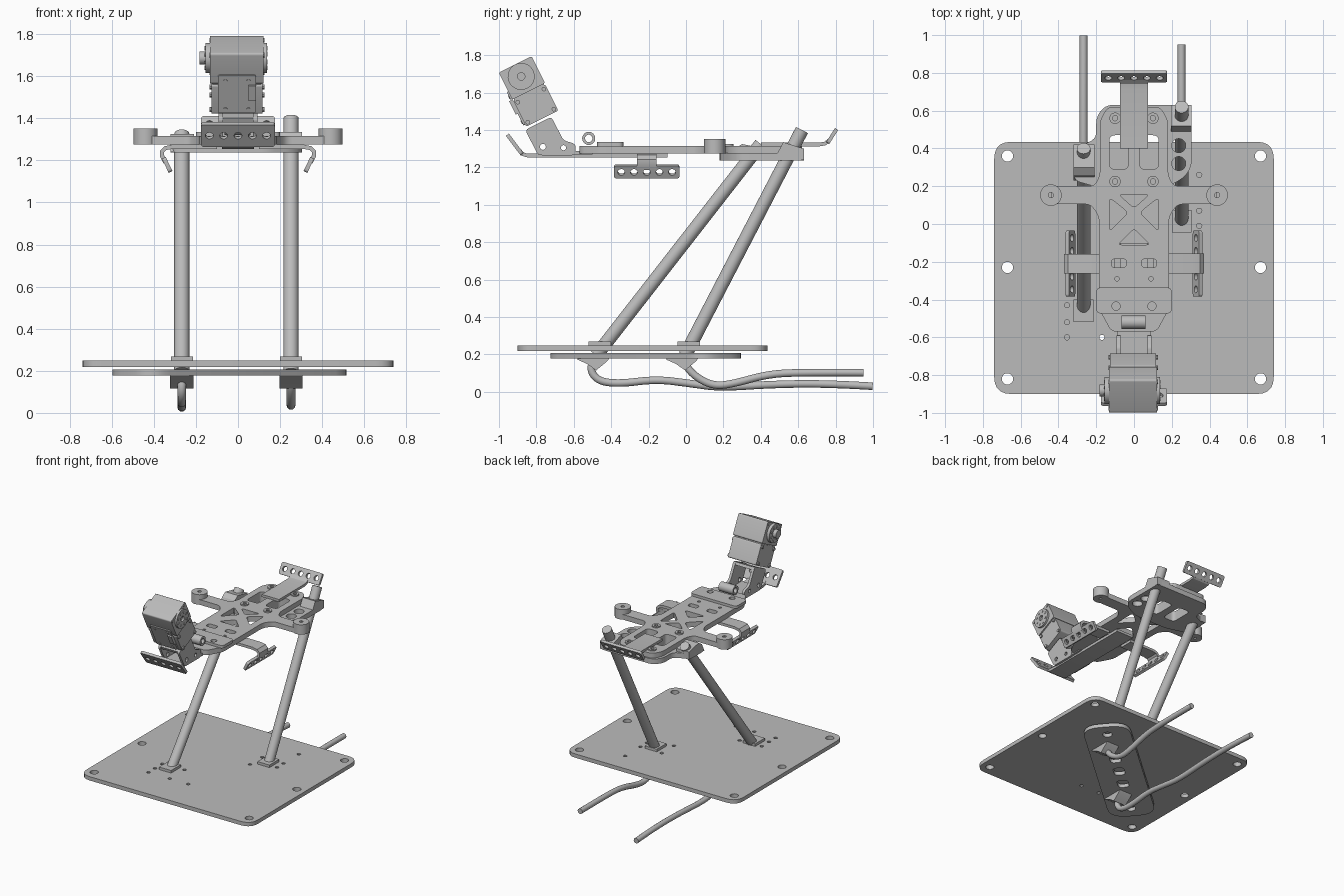
import bpy, bmesh
from math import sin, cos, tau, radians
from mathutils import Matrix, Vector

if "Cube" in bpy.data.objects:
    bpy.data.objects.remove(bpy.data.objects["Cube"])

grey = bpy.data.materials.new("plain grey")
grey.use_nodes = True
grey.diffuse_color = (0.5, 0.5, 0.5, 1)
grey.node_tree.nodes["Principled BSDF"].inputs["Base Color"].default_value = (0.5, 0.5, 0.5, 1)
X, Y, Z = Vector((1, 0, 0)), Vector((0, 1, 0)), Vector((0, 0, 1))


def frame(origin, x_axis, y_axis):
    x, y = Vector(x_axis).normalized(), Vector(y_axis).normalized()
    matrix = Matrix((x, y, x.cross(y))).transposed().to_4x4()
    matrix.translation = origin
    return matrix


def circle(x, y, radius, sides=20):
    return [(x + radius * cos(tau * i / sides), y + radius * sin(tau * i / sides)) for i in range(sides)]


def rounded(points, radius, steps=5):
    """Soften every corner of a closed outline."""
    result = []
    for i, p in enumerate(points):
        p = Vector(p)
        before, after = Vector(points[i - 1]) - p, Vector(points[(i + 1) % len(points)]) - p
        a = p + before.normalized() * min(radius, before.length * 0.48)
        b = p + after.normalized() * min(radius, after.length * 0.48)
        for s in range(steps + 1):
            t = s / steps
            result.append(a * (1 - t) ** 2 + p * 2 * t * (1 - t) + b * t * t)
    return result


def rect(x0, x1, y0, y1, radius=0):
    corners = [(x0, y0), (x1, y0), (x1, y1), (x0, y1)]
    return rounded(corners, radius) if radius else corners


def mirrored(loops):
    return loops + [[(-p[0], p[1]) for p in loop] for loop in loops]


def plate(name, outline, low, high, holes=(), matrix=Matrix()):
    """Extrude an outline with holes from low to high along the local z axis."""
    bm = bmesh.new()
    for loop in [outline, *holes]:
        verts = [bm.verts.new((p[0], p[1], low)) for p in loop]
        for i, v in enumerate(verts):
            bm.edges.new((verts[i - 1], v))
    bmesh.ops.triangle_fill(bm, edges=bm.edges[:], use_beauty=True, normal=Z)
    extruded = bmesh.ops.extrude_face_region(bm, geom=bm.faces[:])["geom"]
    moved = [g for g in extruded if isinstance(g, bmesh.types.BMVert)]
    bmesh.ops.translate(bm, verts=moved, vec=Z * (high - low))
    bmesh.ops.recalc_face_normals(bm, faces=bm.faces[:])
    mesh = bpy.data.meshes.new(name)
    bm.to_mesh(mesh)
    bm.free()
    mesh.shade_smooth()
    mesh.set_sharp_from_angle(angle=radians(30))
    mesh.materials.append(grey)
    obj = bpy.data.objects.new(name, mesh)
    obj.matrix_world = matrix
    bpy.context.collection.objects.link(obj)
    return obj


def rod(name, start, end, radius, bore=0):
    start, end = Vector(start), Vector(end)
    axis = (end - start).normalized()
    side = axis.orthogonal().normalized()
    holes = [circle(0, 0, bore)] if bore else []
    plate(name, circle(0, 0, radius, 28), 0, (end - start).length, holes, frame(start, side, axis.cross(side)))


def side_profile(name, points, x0, x1, holes=()):
    """Extrude a (y, z) outline across x."""
    plate(name, points, x0, x1, holes, frame((0, 0, 0), Y, Z))


def ribbon(path, thickness):
    path = [Vector(p) for p in path]
    left, right = [], []
    for i, p in enumerate(path):
        d = (path[min(i + 1, len(path) - 1)] - path[max(i - 1, 0)]).normalized()
        n = Vector((-d.y, d.x)) * thickness / 2
        left.append(p + n)
        right.append(p - n)
    return left + right[::-1]


def tab(name, origin, direction, path, foot, tip, width):
    """Bent arm ending in a tilted strip with five holes."""
    origin, d = Vector(origin), Vector(direction)
    across = d.cross(Z)
    plate(name + "_arm", ribbon(path, 0.02), -width / 2, width / 2, (), frame(origin, d, Z))
    rise = d * (tip[0] - foot[0]) + Z * (tip[1] - foot[1])
    h = rise.length
    holes = [circle(i * 0.068, h * 0.5, 0.019, 14) for i in range(-2, 3)]
    plate(name + "_strip", rect(-0.175, 0.175, 0, h, 0.015), -0.01, 0.01, holes,
          frame(origin + d * foot[0] + Z * foot[1], across, rise))


# Base plate with mounting holes
base_holes = mirrored([circle(0.67, y, 0.03) for y in (0.36, -0.23, -0.82)])
small = [(-0.355, -0.43), (-0.355, -0.52), (-0.355, -0.6), (-0.17, -0.6), (-0.17, -0.42),
         (-0.01, -0.6), (0.345, 0.26), (0.345, 0.07), (0.345, -0.01), (0.16, -0.08), (0.16, 0.07)]
base_holes += [circle(x, y, 0.014, 10) for x, y in small]
plate("base_plate", rect(-0.74, 0.74, -0.9, 0.435, 0.09), 0.218, 0.248, base_holes)

# Diagonal reinforcement under the base
slots = [rect(c - 0.05, c + 0.05, -0.04, 0.04, 0.03) for c in (-0.18, 0, 0.18)]
slots += [circle(c, 0, 0.035) for c in (-0.54, 0.54)]
plate("under_brace", rect(-0.65, 0.65, -0.17, 0.17, 0.13), 0.178, 0.207, slots,
      Matrix.Translation((-0.04, -0.215, 0)) @ Matrix.Rotation(radians(41), 4, "Z"))

# Leaning tubes, their base clamps and trailing cables
tubes = {
    "right": (-0.267, (-0.48, 0.195), (0.40, 1.325),
              [(-0.48, 0.195), (-0.52, 0.14), (-0.48, 0.06), (-0.36, 0.042), (-0.16, 0.068), (0.02, 0.045),
               (0.18, 0.022), (0.45, 0.04), (0.75, 0.045), (0.998, 0.03)]),
    "left": (0.252, (-0.005, 0.195), (0.62, 1.40),
             [(-0.005, 0.195), (-0.01, 0.15), (0.05, 0.08), (0.15, 0.03), (0.26, 0.045),
              (0.42, 0.09), (0.58, 0.105), (0.95, 0.103)]),
}
for side, (x, low, high, path) in tubes.items():
    rod(side + "_tube", (x, *low), (x, *high), 0.036)
    y = low[0]
    side_profile(side + "_base_collar", rect(y - 0.04, y + 0.08, 0.245, 0.268), x - 0.052, x + 0.052)
    side_profile(side + "_base_wedge", [(y - 0.1, 0.18), (y + 0.07, 0.18), (y + 0.06, 0.165),
                 (y, 0.115), (y - 0.05, 0.15), (y - 0.1, 0.172)], x - 0.055, x + 0.055)
    curve = bpy.data.curves.new(side + "_cable", "CURVE")
    curve.dimensions = "3D"
    curve.bevel_depth = 0.021
    curve.bevel_resolution = 3
    curve.use_fill_caps = True
    spline = curve.splines.new("NURBS")
    spline.points.add(len(path) - 1)
    for point, (py, pz) in zip(spline.points, path):
        point.co = (x, py, pz, 1)
    spline.use_endpoint_u = True
    spline.order_u = 3
    spline.resolution_u = 6
    curve.materials.append(grey)
    bpy.context.collection.objects.link(bpy.data.objects.new(side + "_cable", curve))

# Deck with side arms, truss cutouts and slots
half = [(0.14, 0.62), (0.18, 0.55), (0.18, 0.26), (0.21, 0.2), (0.44, 0.2), (0.44, 0.105),
        (0.23, 0.105), (0.185, 0.04), (0.185, -0.45), (0.12, -0.57)]
outline = half + [(-x, y) for x, y in reversed(half)]
rear_slots = mirrored([rounded([(0.03, 0.29), (0.13, 0.29), (0.13, 0.47), (0.03, 0.47)], 0.03)])
deck_holes = rear_slots + mirrored([
    rounded([(0.03, 0.06), (0.13, 0.14), (0.13, -0.04)], 0.025),
    rect(0.04, 0.12, -0.23, -0.185, 0.02),
    circle(0.1, 0.225, 0.014, 12), circle(0.1, 0.56, 0.018, 12), circle(0.09, -0.29, 0.012, 12)])
deck_holes += [rounded([(-0.08, 0.155), (0.08, 0.155), (0, 0.085)], 0.02),
               rounded([(-0.085, -0.11), (0.085, -0.11), (0, -0.025)], 0.02)]
plate("deck", rounded(outline, 0.03), 1.275, 1.315, deck_holes)
plate("front_pad", rect(-0.2, 0.2, -0.475, -0.335, 0.03), 1.313, 1.335,
      mirrored([circle(0.095, -0.435, 0.022)]))
for s, side in ((-1, "right"), (1, "left")):
    plate(side + "_arm_boss", circle(s * 0.44, 0.153, 0.057, 32), 1.275, 1.352,
          [circle(s * 0.44, 0.153, 0.014, 12)])
    for y in (0.225, 0.56):
        plate(side + "_deck_washer", circle(s * 0.1, y, 0.03), 1.314, 1.324, [circle(s * 0.1, y, 0.014, 12)])

# Lower deck joining both tube heads
lower = [(-0.32, 0.23), (-0.32, 0.40), (-0.2, 0.45), (-0.2, 0.57), (-0.15, 0.63), (0.305, 0.63),
         (0.305, 0.30), (0.26, 0.24), (0.14, 0.18), (-0.14, 0.18)]
plate("lower_deck", rounded(lower, 0.04), 1.237, 1.277,
      rear_slots + [circle(0.237, y, 0.037) for y in (0.32, 0.415)])
side_profile("right_head_clamp", [(0.23, 1.24), (0.26, 1.3), (0.3, 1.325), (0.42, 1.3), (0.42, 1.24)], -0.32, -0.21)
side_profile("left_head_clamp", [(0.47, 1.24), (0.52, 1.335), (0.63, 1.3), (0.63, 1.24)], 0.195, 0.305)

# Bent tabs with hole strips
tab("rear_tab", (0, 0, 0), Y, [(0.4, 1.322), (0.71, 1.322), (0.745, 1.328), (0.77, 1.35)],
    (0.757, 1.33), (0.805, 1.405), 0.15)
tab("front_tab", (0, 0, 0), -Y, [(0.1, 1.264), (0.85, 1.264), (0.875, 1.272), (0.89, 1.292)],
    (0.876, 1.27), (0.955, 1.375), 0.15)
for s, side in ((-1, "right"), (1, "left")):
    tab(side + "_tab", (0, -0.21, 0), X * s,
        [(0.1, 1.265), (0.31, 1.265), (0.345, 1.258), (0.362, 1.24), (0.36, 1.22), (0.345, 1.19)],
        (0.353, 1.212), (0.32, 1.145), 0.105)

# Hinge barrel and head bracket
rod("hinge_barrel", (-0.065, -0.52, 1.355), (0.06, -0.52, 1.355), 0.035, 0.02)
ear = [(-0.86, 1.40), (-0.72, 1.47), (-0.655, 1.345), (-0.59, 1.325), (-0.59, 1.265), (-0.79, 1.265)]
for s, side in ((-1, "right"), (1, "left")):
    x = s * 0.082
    side_profile(side + "_bracket_ear", rounded(ear, 0.02), x - 0.01, x + 0.01,
                 [circle(-0.765, 1.31, 0.016, 12), circle(-0.655, 1.305, 0.014, 12)])
plate("bracket_floor", rect(-0.09, 0.09, -0.79, -0.5), 1.268, 1.288)
side_profile("bracket_back", [(-0.85, 1.4), (-0.72, 1.465), (-0.71, 1.445), (-0.84, 1.38)], -0.09, 0.09)

# Tilted motor head: local x is depth, y is height, z is across the model
head = frame((-0.005, -0.841, 1.606), (0, 0.894, 0.447), (0, -0.447, 0.894))
plate("head_upper_case", rect(-0.098, 0.098, 0.0, 0.162, 0.012), -0.127, 0.127, (), head)
plate("head_middle_case", rect(-0.09, 0.09, -0.04, 0.01), -0.115, 0.115, (), head)
plate("head_lower_case", rect(-0.096, 0.096, -0.162, -0.006, 0.012), -0.121, 0.121, (), head)
plate("head_horn_left", circle(0, 0.09, 0.072, 32), 0.125, 0.142, [circle(0, 0.09, 0.02)], head)
plate("head_horn_right", circle(0, 0.09, 0.072, 32), -0.15, -0.125, (), head)
plate("head_axle_right", circle(0, 0.09, 0.032), -0.178, -0.14, (), head)
for i in range(8):
    a = tau * i / 8
    plate("horn_bolt", circle(0.05 * cos(a), 0.09 + 0.05 * sin(a), 0.009, 10), -0.155, 0.146, (), head)
for u in (-0.078, 0.078):
    for v in (-0.145, -0.025, 0.145):
        plate("case_screw", circle(u, v, 0.012, 10), -0.131, 0.131, (), head)
front = head @ frame((-0.095, 0, 0), Z, Y)
plate("head_front_plate", rect(-0.09, 0.09, -0.15, 0.05, 0.01), 0, 0.011, (), front)
plate("head_connector", rect(0.055, 0.09, -0.08, 0.0), 0, 0.022, (), front)
for u in (-0.055, 0.055):
    for v in (-0.13, 0.02):
        plate("front_screw", circle(u, v, 0.01, 10), 0, 0.015, (), front)
